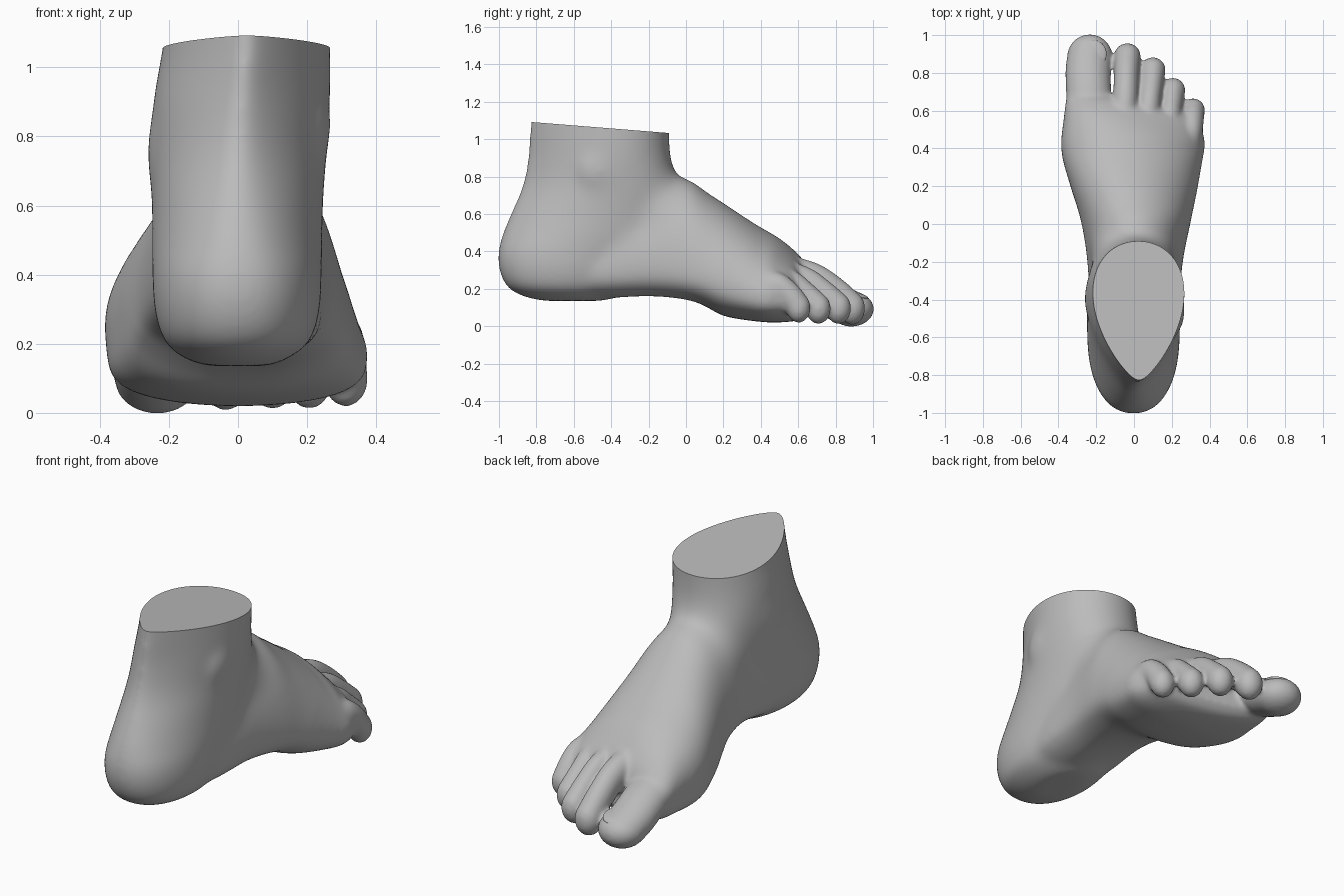
import bpy, bmesh, math
from mathutils import Vector, Matrix

cube = bpy.data.objects.get("Cube")
if cube:
    bpy.data.objects.remove(cube)

skin = bpy.data.materials.new("soft_grey")
skin.use_nodes = True
grey = (0.5, 0.5, 0.5, 1)
skin.diffuse_color = grey
skin.node_tree.nodes["Principled BSDF"].inputs["Base Color"].default_value = grey

SIDES = 48


def refine(rows, steps):
    """Smoothly interpolate rows of parameters (Catmull-Rom)."""
    out = []
    for i in range(len(rows) - 1):
        quad = [rows[max(i - 1, 0)], rows[i], rows[i + 1], rows[min(i + 2, len(rows) - 1)]]
        for s in range(steps):
            t = s / steps
            out.append([b + 0.5 * t * (c - a + t * (2 * a - 5 * b + 4 * c - d + t * (3 * (b - c) + d - a)))
                        for a, b, c, d in zip(*quad)])
    return out + [list(rows[-1])]


def loft(bm, rings):
    loops = [[bm.verts.new(p) for p in ring] for ring in rings]
    for low, high in zip(loops, loops[1:]):
        for i in range(len(low)):
            j = (i + 1) % len(low)
            bm.faces.new((low[i], low[j], high[j], high[i]))
    bm.faces.new(loops[0])
    bm.faces.new(loops[-1])


def ellipsoid(bm, centre, radii):
    matrix = Matrix.Translation(centre) @ Matrix.Diagonal((*radii, 1))
    bmesh.ops.create_icosphere(bm, subdivisions=3, radius=1, matrix=matrix)


def clamp(value):
    return min(max(value, 0), 1)


def leg_ring(z, back, front, left, right, point):
    """Teardrop section: larger point values narrow the back."""
    ring = []
    for i in range(SIDES):
        a = math.tau * i / SIDES
        u = max((1 - math.cos(a)) / 2, 0) ** (1 / point)
        mid, half = (left + right) / 2, (right - left) / 2
        ring.append((mid + half * math.sin(a), back + (front - back) * u, z))
    return ring


def foot_ring(y, bottom, top, left, right, waist, arch, ridge):
    """Domed section with a flattened sole and a raised inner arch."""
    ring = []
    mid, half = (left + right) / 2, (right - left) / 2
    skew = 0.2 * clamp((y - 0.35) / 0.2)
    flat = 0.7 - 0.15 * clamp(y / 0.3)
    for i in range(SIDES):
        a = math.tau * i / SIDES
        c, s = math.cos(a), math.sin(a)
        x = mid + half * c
        if s >= 0:
            z = waist + (top - waist) * s
            x += ridge * s
        else:
            z = waist - (waist - bottom - arch * max(0, 0.4 - c) / 1.4) * abs(s) ** flat
        ring.append((x, y - skew * x, z))
    return ring


bm = bmesh.new()

# Heel, ankle and lower leg: height, back, front, left, right, point
leg = [
    (0.135, -0.76, -0.45, -0.09, 0.09, 1),
    (0.16, -0.87, -0.35, -0.16, 0.15, 0.95),
    (0.21, -0.955, -0.25, -0.215, 0.21, 0.9),
    (0.3, -0.998, -0.18, -0.242, 0.237, 0.9),
    (0.4, -1.003, -0.1, -0.248, 0.242, 0.9),
    (0.5, -0.978, -0.02, -0.25, 0.245, 1),
    (0.6, -0.938, 0, -0.25, 0.247, 1.1),
    (0.75, -0.878, -0.03, -0.253, 0.257, 1.3),
    (0.9, -0.85, -0.08, -0.247, 0.268, 1.45),
    (1.05, -0.84, -0.085, -0.22, 0.268, 1.5),
    (1.2, -0.83, -0.09, -0.2, 0.265, 1.5),
]
loft(bm, [leg_ring(*r) for r in refine(leg, 6)])

# Ankle bones, and the fill between the ankle and the instep
ellipsoid(bm, (-0.165, -0.39, 0.75), (0.103, 0.16, 0.19))
ellipsoid(bm, (0.17, -0.46, 0.83), (0.102, 0.15, 0.17))
ellipsoid(bm, (0, -0.13, 0.56), (0.235, 0.23, 0.26))

# Instep and ball: y, bottom, top, left, right, waist, arch, ridge
foot = [
    (-0.75, 0.19, 0.42, -0.17, 0.17, 0.3, 0, 0),
    (-0.5, 0.145, 0.55, -0.23, 0.23, 0.3, 0.02, 0),
    (-0.2, 0.148, 0.74, -0.25, 0.26, 0.32, 0.08, 0),
    (0, 0.13, 0.795, -0.28, 0.3, 0.3, 0.08, 0),
    (0.1, 0.1, 0.728, -0.305, 0.32, 0.28, 0.04, -0.02),
    (0.2, 0.055, 0.664, -0.335, 0.34, 0.25, 0, -0.04),
    (0.38, 0.025, 0.54, -0.38, 0.37, 0.19, 0, -0.07),
    (0.5, 0.02, 0.46, -0.367, 0.375, 0.18, 0, -0.07),
    (0.61, 0.035, 0.345, -0.35, 0.345, 0.17, 0, -0.05),
    (0.66, 0.08, 0.25, -0.31, 0.29, 0.16, 0, -0.03),
]
loft(bm, [foot_ring(*r) for r in refine(foot, 6)])

# Toes: height factor, then path of x, y, z, radius
toes = [
    (0.78, [(-0.235, 0.5, 0.25, 0.12), (-0.24, 0.68, 0.185, 0.121),
            (-0.243, 0.8, 0.13, 0.121), (-0.234, 0.884, 0.092, 0.121)]),
    (1.25, [(-0.06, 0.5, 0.29, 0.085), (-0.045, 0.68, 0.255, 0.069),
            (-0.04, 0.8, 0.18, 0.067), (-0.035, 0.887, 0.096, 0.071)]),
    (1.25, [(0.06, 0.48, 0.27, 0.08), (0.08, 0.64, 0.24, 0.062),
            (0.093, 0.74, 0.17, 0.061), (0.1, 0.815, 0.096, 0.068)]),
    (1.25, [(0.17, 0.42, 0.25, 0.08), (0.188, 0.56, 0.225, 0.062),
            (0.198, 0.64, 0.165, 0.06), (0.206, 0.708, 0.094, 0.066)]),
    (1.25, [(0.27, 0.38, 0.2, 0.08), (0.298, 0.48, 0.21, 0.066),
            (0.307, 0.55, 0.165, 0.063), (0.312, 0.602, 0.098, 0.064)]),
]
for tall, path in toes:
    for x, y, z, r in refine(path, 7):
        ellipsoid(bm, (x, y, z), (r, r, r * tall))

# Fuse the overlapping parts into one skin
bmesh.ops.recalc_face_normals(bm, faces=bm.faces)
mesh = bpy.data.meshes.new("foot")
bm.to_mesh(mesh)
bm.free()
body = bpy.data.objects.new("foot", mesh)
bpy.context.collection.objects.link(body)
remesh = body.modifiers.new("fuse", "REMESH")
remesh.mode = "VOXEL"
remesh.voxel_size = 0.01
graph = bpy.context.evaluated_depsgraph_get()
fused = bpy.data.meshes.new_from_object(body.evaluated_get(graph))
body.modifiers.clear()

# Soften the skin, most strongly where the leg meets the instep
bm = bmesh.new()
bm.from_mesh(fused)


def soften(rounds, chosen):
    for i in range(rounds):
        bmesh.ops.smooth_vert(bm, verts=[v for v in bm.verts if chosen(v.co, i)], factor=0.5,
                              use_axis_x=True, use_axis_y=True, use_axis_z=True)


soften(4, lambda co, i: True)
soften(35, lambda co, i: co.y + 0.35 * co.x < 0.67 - 0.008 * i)
soften(100, lambda co, i: (co - Vector((0, -0.1, 0.66))).length < 0.55 - 0.002 * i)

# Slice the leg with a sloping flat top
bmesh.ops.bisect_plane(bm, geom=bm.verts[:] + bm.edges[:] + bm.faces[:], dist=1e-5,
                       plane_co=(0, -0.83, 1.092), plane_no=Vector((0, 0.08, 1)).normalized(),
                       clear_outer=True)
bmesh.ops.holes_fill(bm, edges=[e for e in bm.edges if e.is_boundary], sides=0)
bm.to_mesh(mesh)
bm.free()

# Big toenail
bm = bmesh.new()
tilt = Matrix.Translation((-0.215, 0.9, 0.165)) @ Matrix.Rotation(-0.2, 4, "X")
bmesh.ops.create_icosphere(bm, subdivisions=4, radius=1,
                           matrix=tilt @ Matrix.Diagonal((0.07, 0.075, 0.018, 1)))
nail_mesh = bpy.data.meshes.new("big_toenail")
bm.to_mesh(nail_mesh)
bm.free()
nail = bpy.data.objects.new("big_toenail", nail_mesh)
bpy.context.collection.objects.link(nail)

for obj in (body, nail):
    obj.data.materials.clear()
    obj.data.materials.append(skin)
    bpy.ops.object.select_all(action="DESELECT")
    obj.select_set(True)
    bpy.context.view_layer.objects.active = obj
    bpy.ops.object.shade_smooth_by_angle(angle=math.radians(50))
